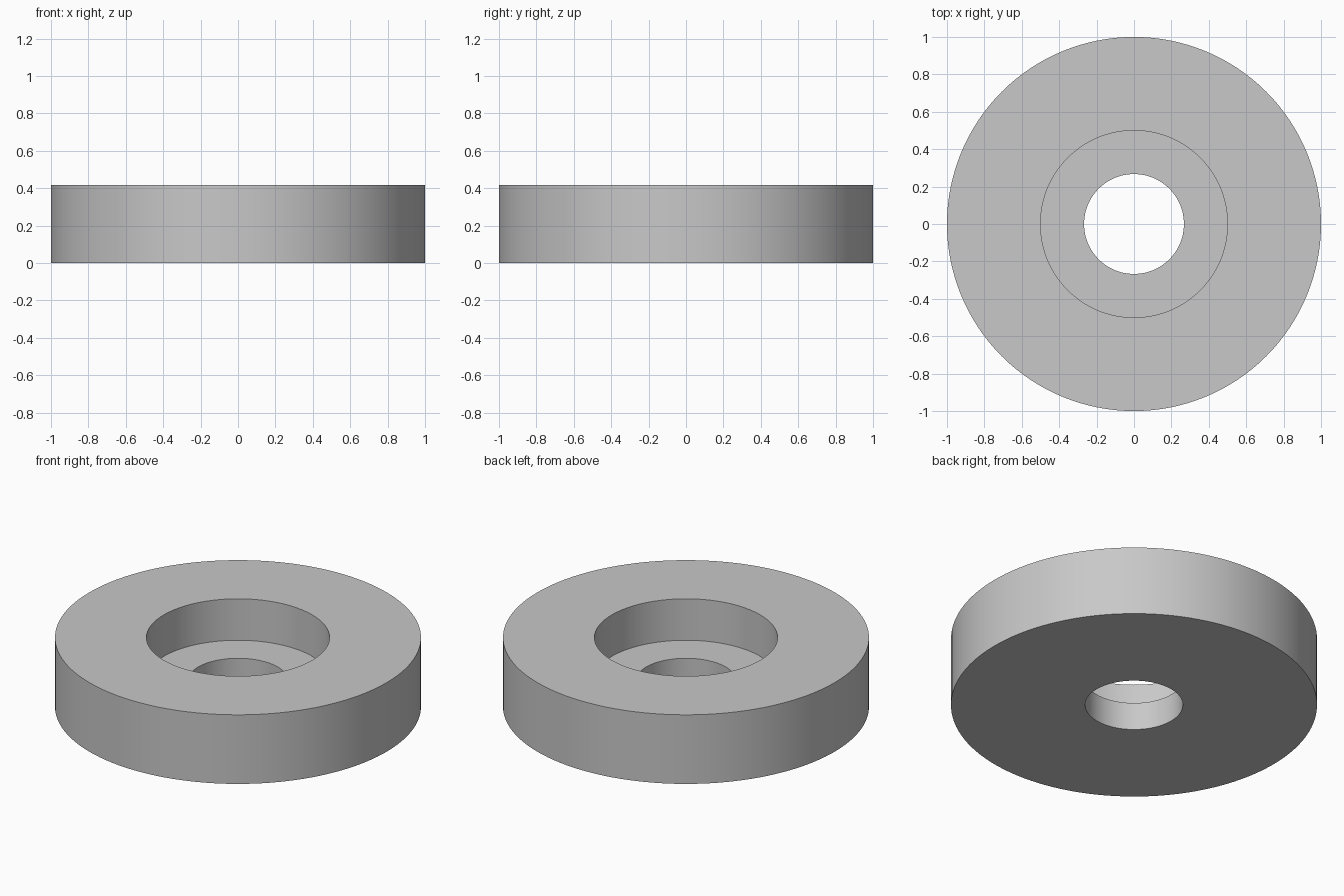
import bpy, bmesh, math

if "Cube" in bpy.data.objects:
    bpy.data.objects.remove(bpy.data.objects["Cube"])

SEGMENTS = 128
# Cross-section (radius, z): outer wall, top, counterbore, through hole
PROFILE = [(1.0, 0.0), (1.0, 0.4167), (0.5, 0.4167),
           (0.5, 0.1667), (0.267, 0.1667), (0.267, 0.0)]

# Revolve the closed cross-section about z
bm = bmesh.new()
rings = []
for i in range(SEGMENTS):
    a = 2 * math.pi * i / SEGMENTS
    rings.append([bm.verts.new((r * math.cos(a), r * math.sin(a), z)) for r, z in PROFILE])
n = len(PROFILE)
for i in range(SEGMENTS):
    here, there = rings[i], rings[(i + 1) % SEGMENTS]
    for j in range(n):
        k = (j + 1) % n
        bm.faces.new((here[j], there[j], there[k], here[k]))
bmesh.ops.recalc_face_normals(bm, faces=bm.faces)

mesh = bpy.data.meshes.new("counterbored_washer")
bm.to_mesh(mesh)
bm.free()
washer = bpy.data.objects.new("counterbored_washer", mesh)
bpy.context.collection.objects.link(washer)

# Plain grey finish
grey = bpy.data.materials.new("light_grey")
grey.diffuse_color = (0.58, 0.58, 0.58, 1)
grey.use_nodes = True
grey.node_tree.nodes["Principled BSDF"].inputs["Base Color"].default_value = grey.diffuse_color
mesh.materials.append(grey)

# Smooth walls with sharp rims
bpy.context.view_layer.objects.active = washer
washer.select_set(True)
bpy.ops.object.shade_smooth_by_angle(angle=math.radians(30))
